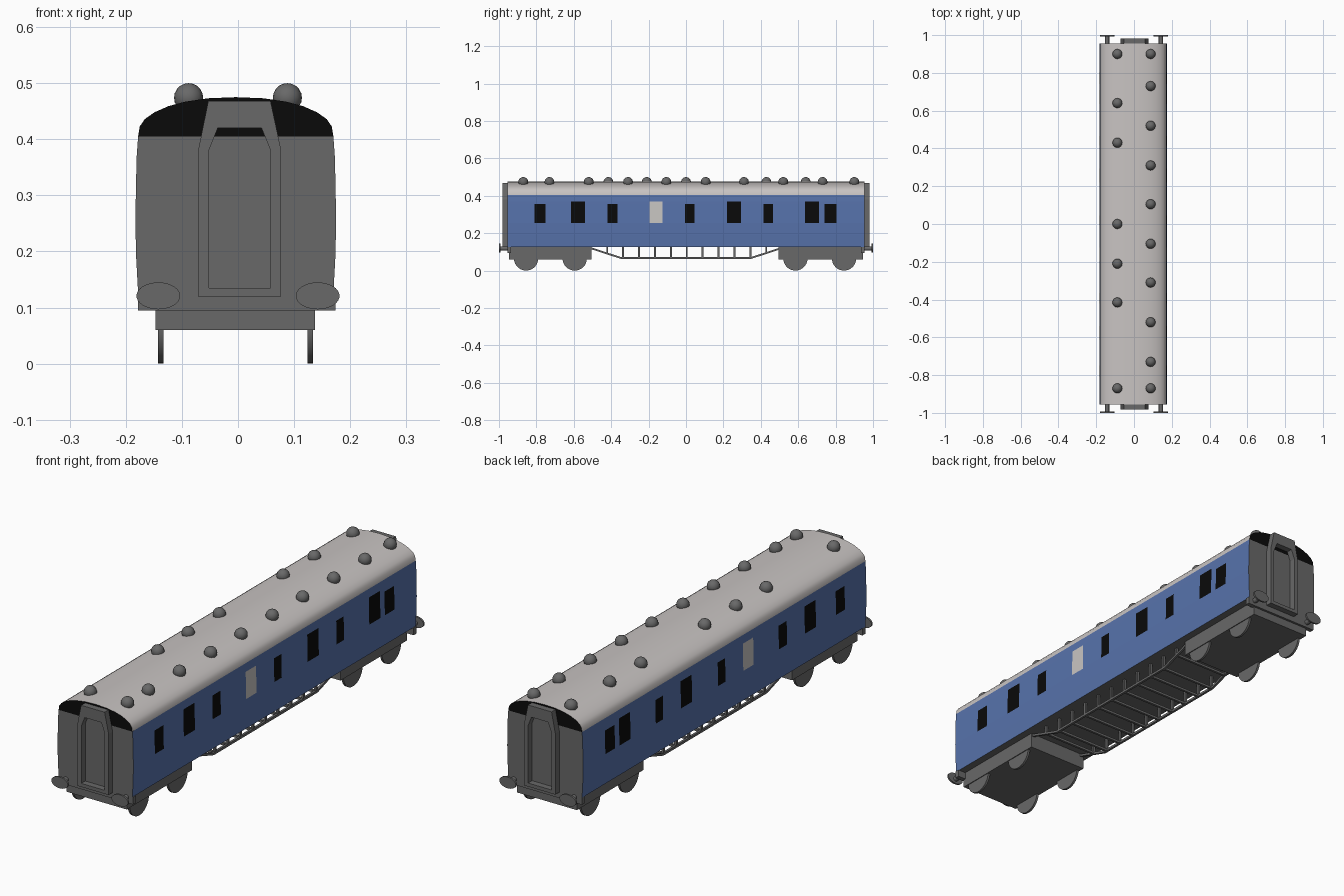
import bpy, bmesh, math
from mathutils import Matrix, Vector

if "Cube" in bpy.data.objects:
    bpy.data.objects.remove(bpy.data.objects["Cube"])

CX = -0.004          # the carriage sits slightly left of centre
END = 0.955          # half length of the body


def material(name, rgb):
    m = bpy.data.materials.new(name)
    m.diffuse_color = (*rgb, 1)
    m.use_nodes = True
    m.node_tree.nodes["Principled BSDF"].inputs["Base Color"].default_value = m.diffuse_color
    return m


BLUE = material("carriage_blue", (0.095, 0.17, 0.41))
ROOF = material("roof_light_grey", (0.58, 0.55, 0.54))
GREY = material("dark_grey", (0.14, 0.14, 0.14))
BLACK = material("black", (0.003, 0.003, 0.003))
PALE = material("pale_pane", (0.58, 0.56, 0.54))


def finish(name, bm, mats, smooth=False):
    bmesh.ops.recalc_face_normals(bm, faces=bm.faces)
    me = bpy.data.meshes.new(name)
    bm.to_mesh(me)
    bm.free()
    for m in mats:
        me.materials.append(m)
    ob = bpy.data.objects.new(name, me)
    bpy.context.collection.objects.link(ob)
    if smooth:
        bpy.context.view_layer.objects.active = ob
        ob.select_set(True)
        bpy.ops.object.shade_smooth_by_angle(angle=math.radians(35))
        ob.select_set(False)
    return ob


def add_box(bm, x0, x1, y0, y1, z0, z1):
    mid = Vector(((x0 + x1) / 2, (y0 + y1) / 2, (z0 + z1) / 2))
    size = Matrix.Diagonal((x1 - x0, y1 - y0, z1 - z0, 1))
    bmesh.ops.create_cube(bm, size=1, matrix=Matrix.Translation(mid) @ size)


def add_disc(bm, center, axis, rx, ry, depth, sides=32):
    rot = Matrix.Rotation(math.pi / 2, 4, axis)
    bmesh.ops.create_cone(bm, cap_ends=True, segments=sides, radius1=1, radius2=1, depth=depth,
                          matrix=Matrix.Translation(center) @ rot @ Matrix.Diagonal((rx, ry, 1, 1)))


# Body walls: gently bowed sides, window panes picked out as faces of the grid
windows = [(-0.81, -0.75, 0.355), (-0.615, -0.54, 0.37), (-0.42, -0.365, 0.355),
           (-0.195, -0.125, 0.37), (-0.005, 0.045, 0.355), (0.22, 0.295, 0.37),
           (0.415, 0.465, 0.355), (0.635, 0.71, 0.37), (0.74, 0.805, 0.355)]
rows = [(0.125, 0.174), (0.19, 0.1775), (0.255, 0.179), (0.355, 0.177), (0.37, 0.1765), (0.405, 0.174)]
cuts = sorted({-END, END} | {v for w in windows for v in w[:2]})


def pane_index(y, z):
    for y0, y1, top in windows:
        if y0 < y < y1 and 0.255 < z < top:
            return 2 if y0 == -0.195 else 1
    return 0


bm = bmesh.new()
grids = {}
for s in (-1, 1):
    g = grids[s] = [[bm.verts.new((CX + s * hw, y, z)) for z, hw in rows] for y in cuts]
    for i in range(len(cuts) - 1):
        for j in range(len(rows) - 1):
            f = bm.faces.new((g[i][j], g[i + 1][j], g[i + 1][j + 1], g[i][j + 1]))
            c = f.calc_center_median()
            f.material_index = pane_index(c.y, c.z)
for i in (0, -1):                                   # grey end walls
    bm.faces.new(grids[-1][i] + grids[1][i][::-1]).material_index = 3
for j in (0, -1):                                   # floor and ceiling
    f = bm.faces.new([c[j] for c in grids[-1]] + [c[j] for c in grids[1]][::-1])
    f.material_index = 3
finish("body_walls", bm, [BLUE, BLACK, PALE, GREY])

# Roof: arched profile along the length, black ends
half = [(0.0, 0.475), (0.05, 0.473), (0.09, 0.467), (0.12, 0.459), (0.145, 0.448),
        (0.162, 0.436), (0.171, 0.423), (0.174, 0.405)]
arch = [(-x, z) for x, z in half[:0:-1]] + half
bm = bmesh.new()
loops = [[bm.verts.new((CX + x, y, z)) for x, z in arch] for y in (-END, END)]
n = len(arch)
for k in range(n):
    a, b = k, (k + 1) % n
    bm.faces.new((loops[0][a], loops[0][b], loops[1][b], loops[1][a]))
for lp in loops:
    bm.faces.new(lp).material_index = 1
finish("roof", bm, [ROOF, BLACK], smooth=True)

# Roof ventilators
bm = bmesh.new()
vents = {0.088: (0.9, 0.73, 0.52, 0.31, 0.105, -0.105, -0.31, -0.52, -0.73, -0.87),
         -0.088: (0.9, 0.64, 0.43, 0, -0.21, -0.415, -0.87)}
for x, ys in vents.items():
    for y in ys:
        bmesh.ops.create_uvsphere(bm, u_segments=16, v_segments=10, radius=0.026,
                                  matrix=Matrix.Translation((x, y, 0.474)))
finish("roof_ventilators", bm, [GREY], smooth=True)

# Gangway frames: open ring on each end wall
outer = [(-0.071, 0.12), (-0.071, 0.38), (-0.053, 0.468), (0.058, 0.468), (0.077, 0.38), (0.077, 0.12)]
inner = [(-0.052, 0.135), (-0.052, 0.38), (-0.036, 0.42), (0.042, 0.42), (0.058, 0.38), (0.058, 0.135)]
for s, label in ((-1, "front"), (1, "back")):
    bm = bmesh.new()
    r = [[bm.verts.new((x, s * y, z)) for x, z in ring]
         for ring, y in ((outer, 0.95), (outer, 0.982), (inner, 0.982), (inner, 0.95))]
    for p, q in zip(r, r[1:] + r[:1]):
        for k in range(6):
            m = (k + 1) % 6
            bm.faces.new((p[k], p[m], q[m], q[k]))
    finish(label + "_gangway_frame", bm, [GREY])

    # Buffer beam with two oval buffers
    bm = bmesh.new()
    add_box(bm, CX - 0.174, CX + 0.178, *sorted((s * 0.935, s * END)), 0.095, 0.126)
    finish(label + "_buffer_beam", bm, [GREY])
    bm = bmesh.new()
    for x in (-0.142, 0.142):
        add_disc(bm, (x, s * 0.97, 0.118), 'X', 0.011, 0.011, 0.05, 16)
        add_disc(bm, (x, s * 0.996, 0.121), 'X', 0.039, 0.024, 0.008)
    finish(label + "_buffers", bm, [GREY], smooth=True)

# Bogies and wheels
for label, y0, y1, axles in (("front", -0.945, -0.505, (-0.855, -0.595)),
                             ("back", 0.495, 0.945, (0.585, 0.845))):
    bm = bmesh.new()
    add_box(bm, CX - 0.143, CX + 0.141, y0, y1, 0.06, 0.126)
    finish(label + "_bogie", bm, [GREY])
    bm = bmesh.new()
    for y in axles:
        for x in (-0.1375, 0.1285):
            add_disc(bm, (x, y, 0.065), 'Y', 0.065, 0.065, 0.01)
    finish(label + "_wheels", bm, [GREY], smooth=True)


# Underframe truss: sloped rails, posts and cross bars
def rail_z(y):
    return 0.068 + max(0, abs(y) - 0.35) * 0.34


bm = bmesh.new()
t = 0.005
for x in (CX - 0.13, CX + 0.13):
    path = [(-0.51, 0.12), (-0.35, 0.068), (0.35, 0.068), (0.51, 0.12)]
    secs = [[bm.verts.new((x + dx, y, z + dz)) for dx, dz in ((-t, -t), (t, -t), (t, t), (-t, t))]
            for y, z in path]
    for p, q in zip(secs, secs[1:]):
        for k in range(4):
            m = (k + 1) % 4
            bm.faces.new((p[k], p[m], q[m], q[k]))
    bm.faces.new(secs[0])
    bm.faces.new(secs[-1])
    for i in range(-5, 6):
        y = i * 0.085 + 0.004
        add_box(bm, x - t, x + t, y - t, y + t, rail_z(y), 0.126)
for i in range(-5, 6):
    y = i * 0.085 + 0.004
    add_box(bm, CX - 0.13, CX + 0.13, y - t, y + t, rail_z(y) - t, rail_z(y) + t)
finish("underframe_truss", bm, [GREY])
